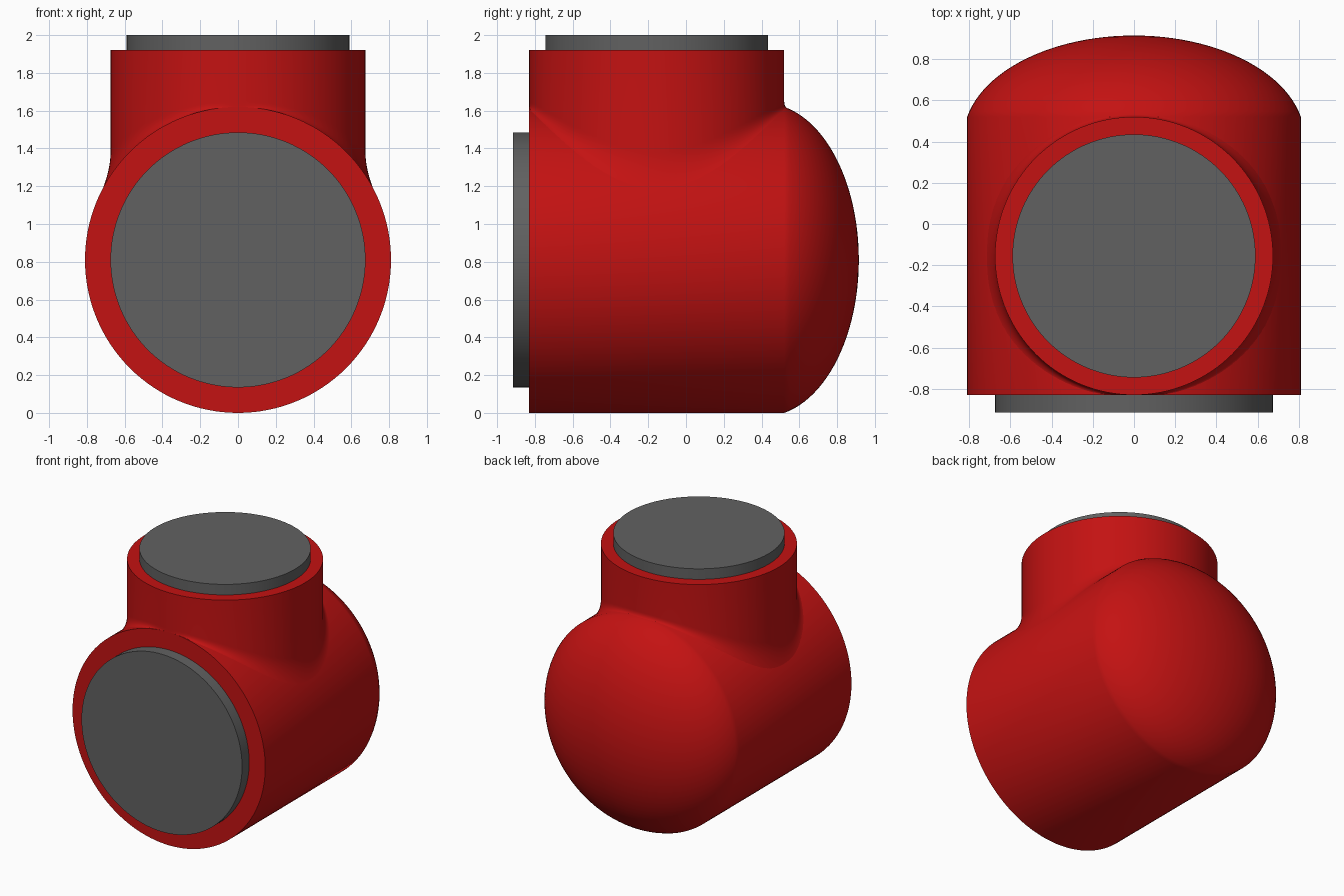
import bpy, bmesh
from math import sin, cos, pi, sqrt, radians

if "Cube" in bpy.data.objects:
    bpy.data.objects.remove(bpy.data.objects["Cube"])

N = 128
BODY_R, BODY_Z, FRONT, SHOULDER, BACK = 0.81, 0.81, -0.83, 0.52, 0.915
NECK_R, NECK_Y, NECK_TOP = 0.675, -0.155, 1.92
T0 = radians(12)          # slight crease where the dome starts


def material(name, color):
    m = bpy.data.materials.new(name)
    m.diffuse_color = color
    m.use_nodes = True
    m.node_tree.nodes["Principled BSDF"].inputs["Base Color"].default_value = m.diffuse_color
    return m


red = material("red_paint", (0.55, 0.006, 0.006, 1))
grey = material("dark_grey", (0.12, 0.12, 0.12, 1))


def loft(name, rings, mat):
    """Skin closed rings of points and cap both ends."""
    bm = bmesh.new()
    vs = [[bm.verts.new(p) for p in ring] for ring in rings]
    for a, b in zip(vs, vs[1:]):
        for i in range(N):
            j = (i + 1) % N
            bm.faces.new((a[i], a[j], b[j], b[i]))
    bm.faces.new(vs[0])
    bm.faces.new(vs[-1])
    bmesh.ops.recalc_face_normals(bm, faces=bm.faces)
    me = bpy.data.meshes.new(name)
    bm.to_mesh(me)
    bm.free()
    me.materials.append(mat)
    ob = bpy.data.objects.new(name, me)
    bpy.context.collection.objects.link(ob)
    bpy.ops.object.select_all(action='DESELECT')
    ob.select_set(True)
    bpy.context.view_layer.objects.active = ob
    bpy.ops.object.shade_smooth_by_angle(angle=radians(35))
    return ob


angles = [2 * pi * i / N for i in range(N)]


def ring_y(r, y):
    return [(r * cos(a), y, BODY_Z + r * sin(a)) for a in angles]


def ring_z(r, z):
    return [(r * cos(a), NECK_Y + r * sin(a), z) for a in angles]


def dome(t):
    """Radius and y of the domed end for t from T0 to 90 degrees."""
    s0 = sin(T0)
    return (BODY_R * cos(t) / cos(T0),
            SHOULDER + (BACK - SHOULDER) * (sin(t) - s0) / (1 - s0))


def surface_z(x, y):
    """Height of the upper body surface, including the dome."""
    r = BODY_R
    if y > SHOULDER:
        s = sin(T0) + (1 - sin(T0)) * (y - SHOULDER) / (BACK - SHOULDER)
        r = BODY_R * sqrt(1 - s * s) / cos(T0)
    return BODY_Z + sqrt(max(r * r - x * x, 0))


# Horizontal body with domed back
steps = 24
rings = [ring_y(BODY_R, FRONT)]
for i in range(steps + 1):
    r, y = dome(T0 + (pi / 2 - T0 - 0.006) * i / steps)
    rings.append(ring_y(r, y))
loft("body", rings, red)

# Vertical neck whose base flares into the body, widest at the sides
BLEND = 10
rings = [ring_z(NECK_R, NECK_TOP)] + [[] for _ in range(BLEND + 1)]
for a in angles:
    side = cos(a) ** 2
    x, y = NECK_R * cos(a), NECK_Y + NECK_R * sin(a)
    z = surface_z(x, y)
    ro = NECK_R + 0.02 + 0.06 * side
    xo, yo = ro * cos(a), max(NECK_Y + ro * sin(a), FRONT)
    top = (x, y, z + 0.03 + 0.09 * side)
    mid = (x, y, z)
    end = (xo, yo, surface_z(xo, yo) - 0.002)
    for k in range(BLEND + 1):
        t = k / BLEND
        rings[k + 1].append(tuple(
            (1 - t) ** 2 * p + 2 * t * (1 - t) * q + t * t * e
            for p, q, e in zip(top, mid, end)))
rings.append(ring_z(NECK_R - 0.05, 1.0))   # hidden closing ring
loft("neck", rings, red)

# Grey end discs
loft("front_disc", [ring_y(NECK_R, FRONT), ring_y(NECK_R, -0.915)], grey)
loft("top_disc", [ring_z(0.59, NECK_TOP), ring_z(0.59, 2.0)], grey)
